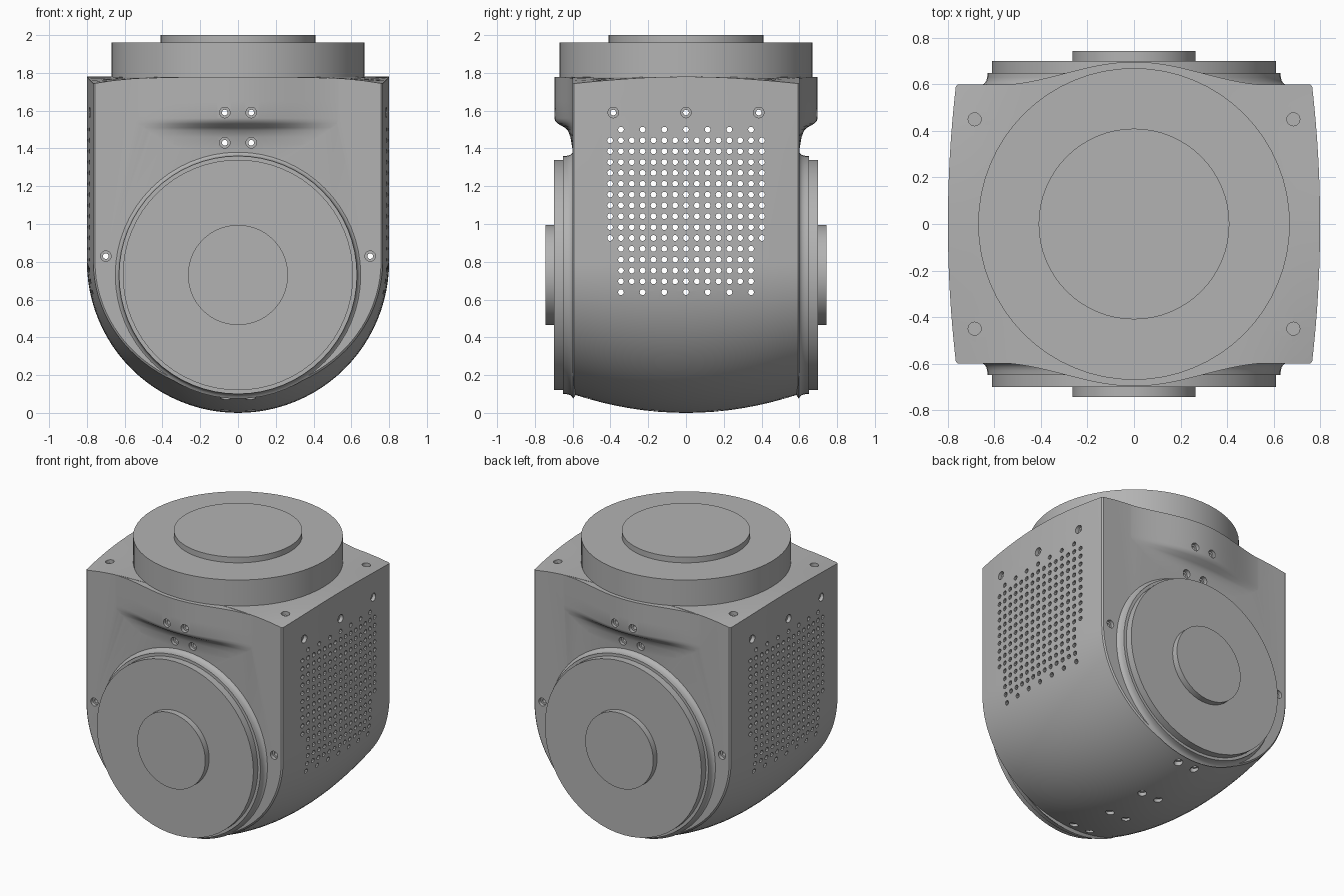
import bpy, bmesh, math
from mathutils import Matrix, Vector

if "Cube" in bpy.data.objects:
    bpy.data.objects.remove(bpy.data.objects["Cube"])

grey = bpy.data.materials.new("machined grey")
grey.use_nodes = True
grey.diffuse_color = (0.45, 0.45, 0.45, 1)
grey.node_tree.nodes["Principled BSDF"].inputs["Base Color"].default_value = (0.45, 0.45, 0.45, 1)


def make(name, bm):
    bmesh.ops.recalc_face_normals(bm, faces=bm.faces)
    mesh = bpy.data.meshes.new(name)
    bm.to_mesh(mesh)
    bm.free()
    mesh.materials.append(grey)
    obj = bpy.data.objects.new(name, mesh)
    bpy.context.collection.objects.link(obj)
    return obj


def loft(name, rings):
    """Skin a list of closed rings and cap both ends."""
    bm = bmesh.new()
    loops = [[bm.verts.new(p) for p in ring] for ring in rings]
    n = len(loops[0])
    for a, b in zip(loops, loops[1:]):
        for i in range(n):
            j = (i + 1) % n
            bm.faces.new((a[i], a[j], b[j], b[i]))
    bm.faces.new(loops[0])
    bm.faces.new(loops[-1])
    return make(name, bm)


def turned(name, profile, axis, origin=(0, 0, 0), seg=64):
    """Turn a (radius, distance) profile about an axis."""
    rot = Vector((0, 0, 1)).rotation_difference(Vector(axis)).to_matrix()
    o = Vector(origin)
    return loft(name, [[o + rot @ Vector((r * math.cos(2 * math.pi * i / seg),
                                          r * math.sin(2 * math.pi * i / seg), d))
                        for i in range(seg)] for r, d in profile])


def pegs(name, items):
    """Join short cylinders, given as (centre, axis, radius, length, sides)."""
    bm = bmesh.new()
    for centre, axis, r, length, sides in items:
        rot = Vector((0, 0, 1)).rotation_difference(Vector(axis)).to_matrix().to_4x4()
        bmesh.ops.create_cone(bm, cap_ends=True, segments=sides, radius1=r, radius2=r,
                              depth=length, matrix=Matrix.Translation(centre) @ rot)
    obj = make(name, bm)
    obj.hide_render = True
    return obj


def combine(target, other, operation):
    mod = target.modifiers.new("combine", 'BOOLEAN')
    mod.operation, mod.solver, mod.object = operation, 'EXACT', other
    bpy.context.view_layer.objects.active = target
    bpy.ops.object.modifier_apply(modifier=mod.name)
    bpy.data.objects.remove(other)


def drop(x, y):
    """How far the top sinks towards the corners."""
    return 0.04 * (abs(x) / 0.78) ** 4 * (y / 0.6) ** 2


def side_x(y):
    return 0.8 - 0.035 * (y / 0.6) ** 2


def bottom_z(y):
    return 0.1 * (y / 0.6) ** 2


def u_ring(y, inset=0.0, top=1.78):
    rx = side_x(y) - inset
    rz = 0.8 - bottom_z(y) - inset
    ring = []
    for i in range(49):
        a = math.pi * i / 48
        ring.append((-rx * math.cos(a), y, 0.8 - rz * math.sin(a)))
    for i in range(17):
        x = rx * (1 - i / 8)
        ring.append((x, y, top - drop(x, y)))
    return ring


# Housing: U-shaped shell that narrows towards front and back
stations = [0.592 * i / 8 for i in range(-8, 9)]
body = loft("housing", [u_ring(-0.6, 0.008)] + [u_ring(y) for y in stations] + [u_ring(0.6, 0.008)])

# Brows: swellings above the front and back discs, with a ledge below
ledge = [(1.37, 0), (1.42, 0.08), (1.46, 0.15), (1.495, 0.28), (1.51, 0.45),
         (1.53, 0.8), (1.545, 0.95), (1.56, 1), (1.65, 1)]
for s in (-1, 1):
    rings = []
    for i in range(-16, 17):
        x = 0.6 * i / 16
        swell = 0.05 * (1 + math.cos(math.pi * x / 0.6))
        top = 1.778 - drop(x, 0.6)
        ring = [(x, s * (0.597 + swell * k), z) for z, k in ledge]
        ring += [(x, s * (0.597 + swell), top), (x, s * 0.58, top), (x, s * 0.58, 1.37)]
        rings.append(ring)
    combine(body, loft("brow", rings), 'UNION')

# Hollow interior
combine(body, loft("cavity", [u_ring(0.55 * i / 4, 0.04, 1.72) for i in range(-4, 5)]), 'DIFFERENCE')

# Side ventilation grid
pitch = 0.0574
vents = []
for row in range(16):
    reach = 7 if 1 <= row <= 10 else 6
    for col in range(-reach, reach + 1):
        if row in (0, 15) and col % 2:
            continue
        vents.append(((0, col * pitch, 1.5 - row * pitch), (1, 0, 0), 0.0155, 2, 10))
combine(body, pegs("vent_cutter", vents), 'DIFFERENCE')

# Screw positions: (surface point, axis)
screws = []
for s in (-1, 1):
    for y in (-0.385, 0, 0.385):
        screws.append(((s * side_x(y), y, 1.59), (1, 0, 0)))
    for m in (-1, 1):
        screws.append(((m * 0.07, s * 0.695, 1.59), (0, 1, 0)))
        screws.append(((m * 0.07, s * 0.605, 1.43), (0, 1, 0)))
        screws.append(((m * 0.7, s * 0.6, 0.83), (0, 1, 0)))
        screws.append(((m * 0.685, s * 0.45, 1.767), (0, 0, 1)))
        for y in (0.16, 0.52):
            screws.append(((m * 0.066, s * y, bottom_z(y)), (0, 0, 1)))
combine(body, pegs("recess_cutter", [(p, a, 0.028, 0.05, 20) for p, a in screws]), 'DIFFERENCE')
combine(body, pegs("bore_cutter", [(p, a, 0.015, 0.3, 16) for p, a in screws if p[2] < 1.7]), 'DIFFERENCE')

parts = [body]

# Front and back joints: filleted collar, disc and hub
for s, side in ((-1, "front"), (1, "back")):
    axis, centre = (0, s, 0), (0, 0, 0.73)
    parts.append(turned(side + "_collar", [(0.6, 0.56), (0.655, 0.597), (0.643, 0.604), (0.635, 0.615),
                                           (0.631, 0.63), (0.63, 0.65)], axis, centre))
    parts.append(turned(side + "_disc", [(0.61, 0.64), (0.61, 0.7)], axis, centre))
    parts.append(turned(side + "_hub", [(0.265, 0.69), (0.265, 0.743)], axis, centre))

# Top flange and its raised cap
parts.append(turned("top_flange", [(0.67, 1.74), (0.67, 1.96)], (0, 0, 1)))
parts.append(turned("top_cap", [(0.41, 1.95), (0.41, 2.0)], (0, 0, 1)))

bpy.ops.object.select_all(action='DESELECT')
for obj in parts:
    obj.select_set(True)
bpy.context.view_layer.objects.active = body
bpy.ops.object.shade_smooth_by_angle(angle=math.radians(30))
